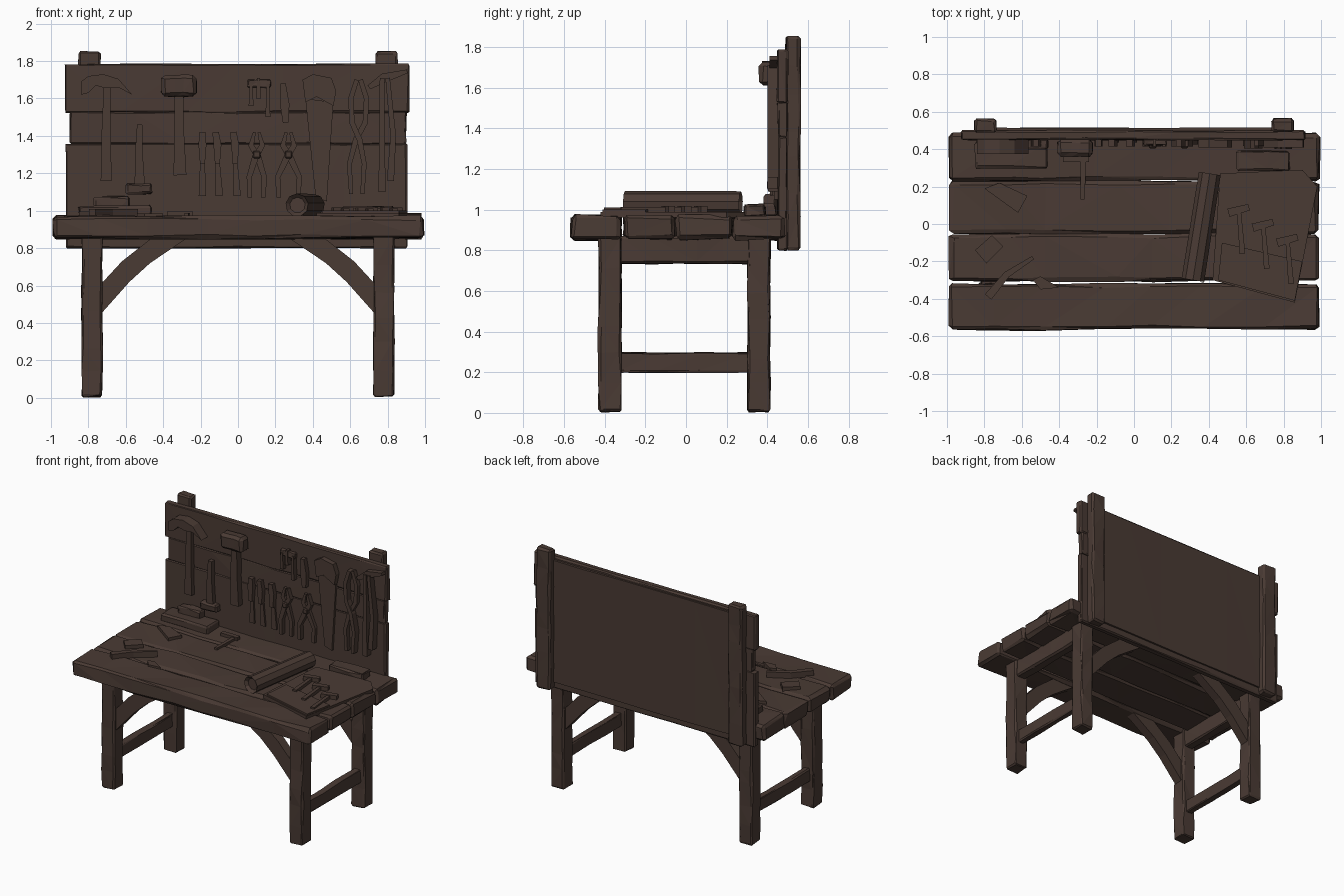
import bpy, bmesh, math, random
from mathutils import Vector, Matrix

random.seed(4)
wood = bpy.data.materials.new("dark_brown_wood")
wood.diffuse_color = (0.068, 0.043, 0.034, 1)


def finish(name, bm):
    bmesh.ops.recalc_face_normals(bm, faces=bm.faces[:])
    me = bpy.data.meshes.new(name)
    bm.to_mesh(me)
    bm.free()
    me.materials.append(wood)
    ob = bpy.data.objects.new(name, me)
    bpy.context.collection.objects.link(ob)
    return ob


def beam(name, x, y, z, cuts=3, bevel=0.012, jitter=0.005):
    """Rough hewn box: x, y, z are (low, high); cut along its longest side."""
    bm = bmesh.new()
    bmesh.ops.create_cube(bm, size=1)
    lo, hi = Vector((x[0], y[0], z[0])), Vector((x[1], y[1], z[1]))
    size = hi - lo
    for v in bm.verts:
        v.co = Vector(lo[i] + (v.co[i] + 0.5) * size[i] for i in range(3))
    if bevel:
        bmesh.ops.bevel(bm, geom=bm.edges[:], offset=bevel, segments=1, affect='EDGES')
    axis = max(range(3), key=lambda i: size[i])
    for k in range(1, cuts + 1):
        co, no = lo.copy(), Vector((0, 0, 0))
        co[axis] += size[axis] * (k + random.uniform(-0.25, 0.25)) / (cuts + 1)
        no[axis] = 1
        bmesh.ops.bisect_plane(bm, geom=bm.verts[:] + bm.edges[:] + bm.faces[:],
                               plane_co=co, plane_no=no)
    for v in bm.verts:
        v.co += Vector(random.uniform(-jitter, jitter) for _ in range(3))
    bmesh.ops.triangulate(bm, faces=bm.faces[:])
    return finish(name, bm)


def prism(name, pts, d, flat=False):
    """Outline in x/z pushed along y, or (flat) in x/y pushed along z."""
    bm = bmesh.new()
    place = (lambda a, b, c: (a, b, c)) if flat else (lambda a, b, c: (a, c, b))
    f = bm.faces.new([bm.verts.new(place(a, b, d[0])) for a, b in pts])
    new = bmesh.ops.extrude_face_region(bm, geom=[f])["geom"]
    for v in new:
        if isinstance(v, bmesh.types.BMVert):
            v.co[2 if flat else 1] = d[1]
    return finish(name, bm)


def strip(name, path, widths, d, flat=False):
    """Tapered strip following a short path."""
    left, right = [], []
    for i, p in enumerate(path):
        a, b = Vector(path[max(i - 1, 0)]), Vector(path[min(i + 1, len(path) - 1)])
        t = (b - a).normalized()
        n = Vector((-t.y, t.x)) * widths[i] / 2
        left.append(Vector(p) + n)
        right.append(Vector(p) - n)
    return prism(name, [tuple(p) for p in left + right[::-1]], d, flat)


# tabletop planks
for i, (y0, y1, xl, xr) in enumerate([(-0.565, -0.32, -0.99, 0.99), (-0.305, -0.053, -0.985, 0.985),
                                      (-0.05, 0.228, -0.985, 0.985), (0.232, 0.485, -0.99, 0.99)]):
    beam(f"top_plank_{i}", (xl, xr), (y0, y1), (0.852, 0.972), 6, 0.018, 0.007)

# legs, side rails, stretchers and curved braces
for sx, side in ((-1, "left"), (1, "right")):
    xc = sx * 0.78
    for (y0, y1), end in (((-0.43, -0.318), "front"), ((0.302, 0.414), "back")):
        beam(f"{end}_{side}_leg", (xc - 0.054, xc + 0.054), (y0, y1), (0.006, 0.87), 5, 0.009, 0.005)
        arc = [(0.74, 0.44), (0.58, 0.62), (0.47, 0.72), (0.27, 0.855),
               (0.46, 0.855), (0.62, 0.73), (0.74, 0.6)]
        ym = (y0 + y1) / 2
        prism(f"{end}_{side}_brace", [(sx * a, b) for a, b in arc], (ym - 0.035, ym + 0.035))
    beam(f"{side}_side_rail", (xc - 0.04, xc + 0.04), (-0.33, 0.4), (0.735, 0.87), 3)
    beam(f"{side}_stretcher", (xc - 0.025, xc + 0.025), (-0.33, 0.31), (0.2, 0.295), 2, 0.006)
    # back posts
    beam(f"{side}_back_post", (sx * 0.795 - 0.058, sx * 0.795 + 0.058), (0.49, 0.562),
         (0.802, 1.853), 6, 0.012, 0.004)

# tool wall planks and core panel
for i, (x0, x1, z0, z1) in enumerate([(-0.92, 0.905, 0.8, 1.36), (-0.9, 0.9, 1.355, 1.53),
                                      (-0.925, 0.915, 1.525, 1.785)]):
    beam(f"wall_plank_{i}", (x0, x1), (0.45, 0.5), (z0, z1), 5, 0.008, 0.004)
beam("wall_core", (-0.76, 0.76), (0.46, 0.515), (0.85, 1.765), 4, 0, 0.003)

W = (0.415, 0.46)   # usual depth of the hanging tools
# claw hammer
strip("hammer_handle", [(-0.705, 1.16), (-0.705, 1.4), (-0.7, 1.67)], [0.058, 0.05, 0.035], W)
prism("hammer_head", [(-0.84, 1.69), (-0.8, 1.72), (-0.72, 1.73), (-0.64, 1.705), (-0.565, 1.62),
                      (-0.64, 1.66), (-0.71, 1.655), (-0.76, 1.67), (-0.8, 1.63), (-0.84, 1.62)], (0.375, 0.455))
# small upside-down mallet
strip("small_mallet_handle", [(-0.525, 1.13), (-0.53, 1.3), (-0.525, 1.46)], [0.055, 0.042, 0.03], W)
beam("small_mallet_head", (-0.6, -0.46), (0.4, 0.455), (1.09, 1.145), 1, 0.01, 0.003)
# big mallet
strip("mallet_handle", [(-0.31, 1.19), (-0.315, 1.4), (-0.315, 1.64)], [0.068, 0.055, 0.045], (0.4, 0.455))
beam("mallet_head", (-0.41, -0.22), (0.36, 0.455), (1.61, 1.725), 2, 0.02, 0.004)
# chisels
for i, (x, dx) in enumerate(((-0.19, 0.0), (-0.11, 0.01), (-0.015, 0.01))):
    strip(f"chisel_blade_{i}", [(x, 1.26), (x + dx, 1.08)], [0.025, 0.04], (0.435, 0.46))
    strip(f"chisel_handle_{i}", [(x, 1.25), (x, 1.35), (x - dx, 1.42)], [0.026, 0.042, 0.034], W)
# pliers: two crossing arms and a pivot
for i, (x, w) in enumerate(((0.1, 0.04), (0.27, 0.058))):
    for s in (-1, 1):
        strip(f"pliers_{i}_arm_{s}", [(x - s * 0.012, 1.42), (x - s * 0.03, 1.35), (x + s * 0.006, 1.29),
              (x + s * w, 1.18), (x + s * w * 0.9, 1.07)], [0.015, 0.03, 0.036, 0.028, 0.024],
              (0.42 + 0.006 * s, 0.46))
    beam(f"pliers_{i}_pivot", (x - 0.02, x + 0.02), (0.405, 0.44), (1.28, 1.32), 0, 0.006, 0)
# small hanging hand tools
beam("tool_hanger", (0.05, 0.175), (0.42, 0.455), (1.66, 1.7), 1, 0.006, 0.003)
for i, (x, z0, z1) in enumerate(((0.07, 1.56, 1.68), (0.11, 1.6, 1.71), (0.16, 1.5, 1.68))):
    strip(f"small_tool_{i}", [(x, z0), (x, z1)], [0.026, 0.016], W)
strip("small_pincers", [(0.255, 1.47), (0.25, 1.57), (0.24, 1.68)], [0.03, 0.05, 0.03], W)
# hand saw
prism("saw_blade", [(0.36, 1.6), (0.51, 1.58), (0.475, 1.05), (0.415, 1.07)], (0.432, 0.46))
prism("saw_handle", [(0.345, 1.7), (0.4, 1.73), (0.5, 1.71), (0.525, 1.64), (0.51, 1.56),
                     (0.42, 1.61), (0.36, 1.58)], (0.41, 0.458))
# tongs
for s in (-1, 1):
    strip(f"tongs_arm_{s}", [(0.645 + s * 0.01, 1.7), (0.645 + s * 0.042, 1.6), (0.645 + s * 0.035, 1.47),
          (0.64 - s * 0.01, 1.38), (0.635 - s * 0.04, 1.25), (0.635 - s * 0.03, 1.09)],
          [0.025, 0.028, 0.028, 0.03, 0.026, 0.022], (0.41 + 0.006 * s, 0.46))
# long shears
for x, z0, dx in ((0.77, 1.1, 0.0), (0.815, 1.16, 0.015)):
    strip("shears_arm", [(x, z0), (x + dx, 1.4), (x - dx, 1.71)], [0.038, 0.03, 0.024], (0.4, 0.46))
strip("shears_crossbar", [(0.7, 1.66), (0.78, 1.71), (0.905, 1.745)], [0.025, 0.05, 0.02], (0.41, 0.46))

# leather tool mat with pockets and its rolled edge
prism("tool_mat", [(0.42, -0.3), (0.86, -0.42), (0.98, 0.2), (0.9, 0.29), (0.46, 0.27)], (0.96, 0.988), True)
prism("mat_pocket", [(0.45, -0.3), (0.86, -0.41), (0.9, -0.2), (0.47, -0.1)], (0.97, 1.0), True)
bm = bmesh.new()
a, b = Vector((0.315, -0.3, 1.03)), Vector((0.405, 0.27, 1.03))
d = b - a
m = Matrix.Translation((a + b) / 2) @ d.to_track_quat('Z', 'Y').to_matrix().to_4x4()
bmesh.ops.create_cone(bm, cap_ends=True, segments=9, radius1=0.062, radius2=0.06, depth=d.length, matrix=m)
caps = [f for f in bm.faces if len(f.verts) > 4]
bmesh.ops.inset_individual(bm, faces=caps, thickness=0.02, depth=-0.02)
finish("mat_roll", bm)
for i, x in enumerate((0.58, 0.71, 0.84)):
    y = 0.02 - 0.08 * i
    strip(f"mat_tool_{i}", [(x, y - 0.18), (x - 0.02, y + 0.06)], [0.03, 0.022], (0.98, 1.012), True)
    strip(f"mat_tool_head_{i}", [(x - 0.075, y + 0.04), (x + 0.035, y + 0.07)], [0.045, 0.035], (0.98, 1.018), True)

# loose blocks, offcuts and tools on the top
beam("left_block", (-0.77, -0.58), (0.385, 0.445), (0.97, 1.075), 1, 0.008, 0.005)
beam("left_board", (-0.85, -0.46), (0.3, 0.44), (0.965, 1.025), 1, 0.008, 0.005)
beam("right_block", (0.55, 0.83), (0.285, 0.39), (0.965, 1.022), 1, 0.008, 0.005)
prism("offcut_a", [(-0.8, 0.19), (-0.62, 0.06), (-0.57, 0.15), (-0.72, 0.22)], (0.96, 0.995), True)
prism("offcut_b", [(-0.85, -0.14), (-0.76, -0.06), (-0.7, -0.12), (-0.79, -0.21)], (0.96, 0.995), True)
strip("bench_chisel", [(-0.78, -0.39), (-0.68, -0.27), (-0.54, -0.18)], [0.045, 0.035, 0.02], (0.965, 1.01), True)
strip("try_square_blade", [(-0.275, 0.13), (-0.27, 0.36)], [0.022, 0.03], (0.965, 0.988), True)
strip("try_square_stock", [(-0.38, 0.35), (-0.24, 0.35)], [0.035, 0.035], (0.965, 0.995), True)
prism("wood_shaving", [(-0.54, -0.3), (-0.5, -0.28), (-0.4, -0.34), (-0.5, -0.35)], (0.96, 0.985), True)
